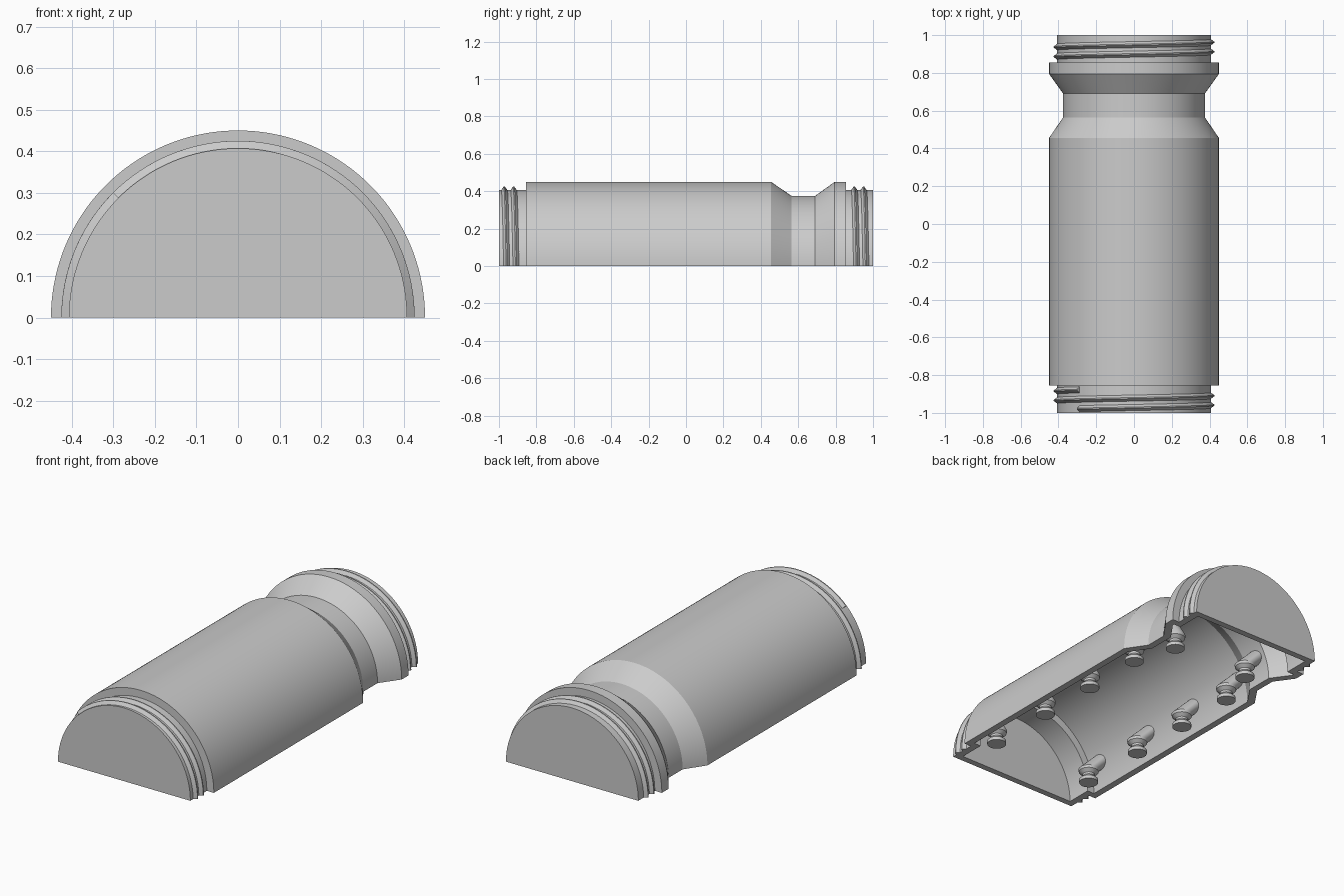
import bpy, bmesh
from math import sin, cos, pi, sqrt, radians

cube = bpy.data.objects.get("Cube")
if cube:
    bpy.data.objects.remove(cube, do_unlink=True)

grey = bpy.data.materials.new("plain_grey")
grey.use_nodes = True
COLOR = (0.6, 0.6, 0.6, 1)
grey.diffuse_color = COLOR
grey.node_tree.nodes["Principled BSDF"].inputs["Base Color"].default_value = COLOR


def finish(name, bm):
    """Turn a bmesh into a shaded grey object."""
    bmesh.ops.remove_doubles(bm, verts=bm.verts, dist=1e-5)
    bmesh.ops.recalc_face_normals(bm, faces=bm.faces)
    mesh = bpy.data.meshes.new(name)
    bm.to_mesh(mesh)
    bm.free()
    mesh.materials.append(grey)
    obj = bpy.data.objects.new(name, mesh)
    bpy.context.collection.objects.link(obj)
    bpy.ops.object.select_all(action='DESELECT')
    obj.select_set(True)
    bpy.context.view_layer.objects.active = obj
    bpy.ops.object.shade_smooth_by_angle(angle=radians(25))
    return obj


def loft(bm, rings):
    """Skin closed rings of points and cap both ends."""
    rows = [[bm.verts.new(p) for p in ring] for ring in rings]
    n = len(rows[0])
    for a, b in zip(rows, rows[1:]):
        for i in range(n):
            j = (i + 1) % n
            bm.faces.new((a[i], a[j], b[j], b[i]))
    bm.faces.new(rows[0])
    bm.faces.new(rows[-1])


def around(y, r, a):
    return (r * cos(a), y, r * sin(a))


# Half shell: closed wall profile (y, radius) swept half a turn
END_R, BODY_R, WAIST_R, WALL = 0.407, 0.45, 0.375, 0.038
outer = [(-1, 0), (-1, END_R), (-0.855, END_R), (-0.855, BODY_R),
         (0.455, BODY_R), (0.565, WAIST_R), (0.69, WAIST_R),
         (0.795, BODY_R), (0.855, BODY_R), (0.855, END_R), (1, END_R), (1, 0)]
inner = [(0.965, 0), (0.965, END_R - WALL), (0.82, END_R - WALL),
         (0.82, BODY_R - WALL), (0.81, BODY_R - WALL), (0.705, WAIST_R - WALL),
         (0.55, WAIST_R - WALL), (0.44, BODY_R - WALL), (-0.82, BODY_R - WALL),
         (-0.82, END_R - WALL), (-0.965, END_R - WALL), (-0.965, 0)]
STEPS = 72
bm = bmesh.new()
profile = outer + inner
rows = []
axis = {p: bm.verts.new((0, p[0], 0)) for p in profile if p[1] == 0}
for s in range(STEPS + 1):
    a = pi * s / STEPS
    rows.append([axis[p] if p in axis else bm.verts.new(around(*p, a)) for p in profile])
for a, b in zip(rows, rows[1:]):
    for i in range(len(profile)):
        j = (i + 1) % len(profile)
        corners = list(dict.fromkeys((a[i], a[j], b[j], b[i])))
        if len(corners) > 2:
            bm.faces.new(corners)
bm.faces.new(rows[0])
bm.faces.new(rows[-1])
finish("half_shell", bm)

# Screw threads: helical ridges broken by the flat side
PITCH, CREST, HALF = 0.05, 0.425, 0.02


def thread(name, turns):
    bm = bmesh.new()
    for y_left, start, end in turns:
        rings = []
        for s in range(49):
            deg = start + (end - start) * s / 48
            y = y_left + PITCH * (180 - deg) / 360
            section = [(y - HALF, END_R - 0.005), (y - 0.003, CREST),
                       (y + 0.003, CREST), (y + HALF, END_R - 0.005)]
            rings.append([around(*p, radians(deg)) for p in section])
        loft(bm, rings)
    finish(name, bm)


thread("front_thread", [(-0.984, 135, 0), (-0.934, 180, 0), (-0.884, 180, 135)])
thread("back_thread", [(0.887, 180, 0), (0.937, 180, 0)])

# Inner pegs: grooved feet whose stems lean out into the wall
PEG = [(0, 0.05), (0.018, 0.05), (0.036, 0.032), (0.048, 0.032),
       (0.064, 0.052), (0.078, 0.055)]


def peg(name, x, y, side, wall_r):
    bm = bmesh.new()
    turns = [2 * pi * i / 28 for i in range(28)]
    rings = [[(x + r * cos(a), y + r * sin(a), z) for a in turns] for z, r in PEG]
    top = []
    for px, py, pz in rings[-1]:
        # slide diagonally outward until inside the wall
        t = (-(px + pz) + sqrt((px + pz) ** 2 - 2 * (px * px + pz * pz - wall_r ** 2))) / 2
        top.append((px + t, py, pz + t))
    rings.append(top)
    loft(bm, [[(side * px, py, pz) for px, py, pz in ring] for ring in rings])
    finish(name, bm)


for side, label in ((1, "left"), (-1, "right")):
    for i, y in enumerate((-0.75, -0.35, 0.015, 0.38)):
        peg(f"{label}_peg_{i + 1}", 0.317, y, side, BODY_R - 0.02)
    peg(f"{label}_waist_peg", 0.24, 0.625, side, WAIST_R - 0.02)
